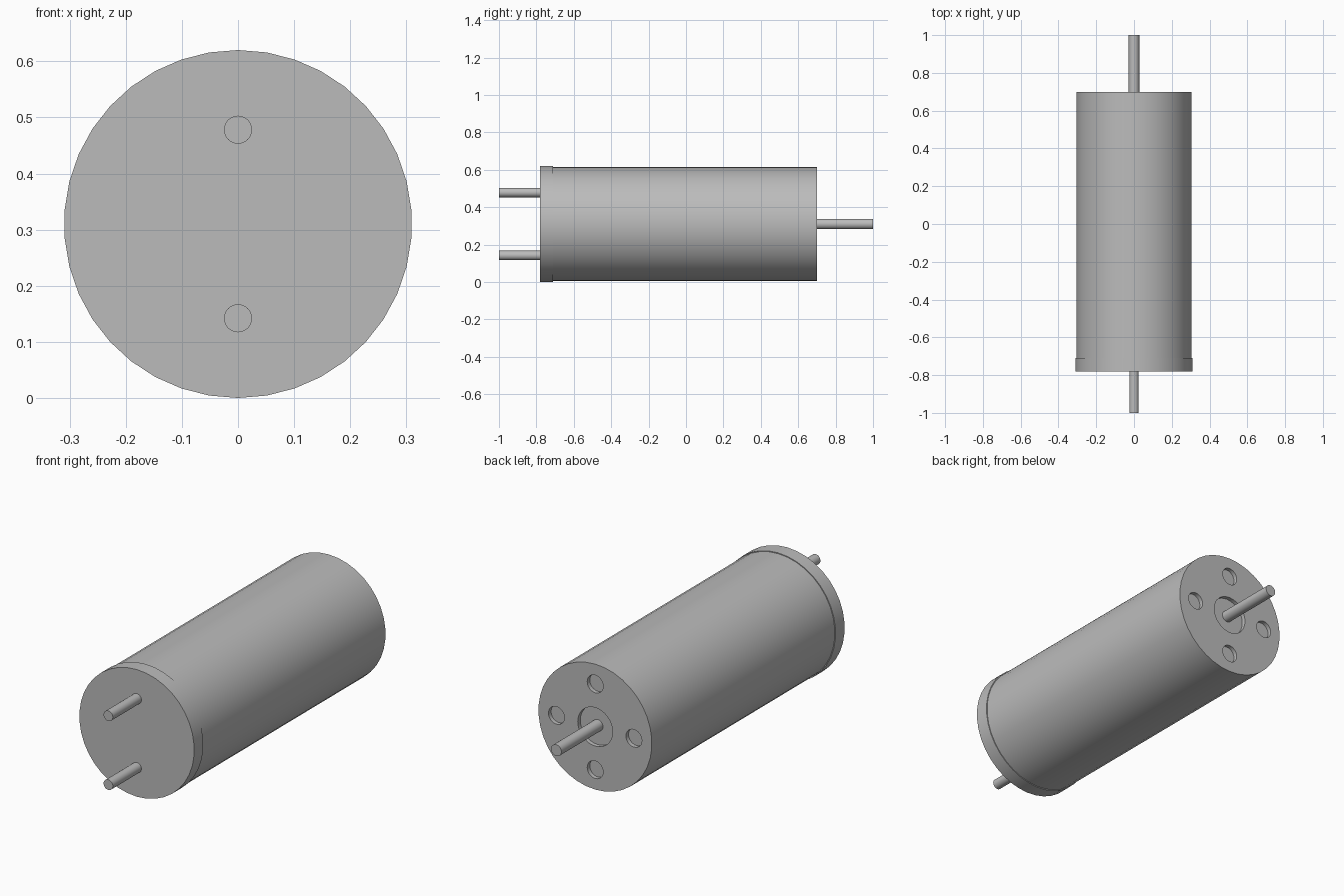
import bpy
import math

cube = bpy.data.objects.get("Cube")
if cube:
    bpy.data.objects.remove(cube, do_unlink=True)

AXIS_Z = 0.31      # height of the motor axis
BACK_Y = 0.70      # rear face of the body
RECESS = 0.02      # depth of the rear recesses

metal = bpy.data.materials.new("grey metal")
metal.use_nodes = True
metal.diffuse_color = (0.5, 0.5, 0.5, 1)
metal.node_tree.nodes["Principled BSDF"].inputs["Base Color"].default_value = (0.5, 0.5, 0.5, 1)


def rod(name, radius, y0, y1, x=0, z=AXIS_Z, sides=24):
    """Cylinder along y from y0 to y1, with a vertex at its top."""
    bpy.ops.mesh.primitive_cylinder_add(
        vertices=sides, radius=radius, depth=y1 - y0,
        location=(x, (y0 + y1) / 2, z), rotation=(math.pi / 2, 0, 0))
    obj = bpy.context.object
    obj.name = name
    obj.data.materials.append(metal)
    return obj


def smooth(obj):
    bpy.ops.object.select_all(action="DESELECT")
    obj.select_set(True)
    bpy.context.view_layer.objects.active = obj
    bpy.ops.object.shade_smooth_by_angle(angle=math.radians(35))


# Motor body with a central recess and four mounting holes in the rear face
body = rod("motor_body", 0.306, -0.71, BACK_Y, sides=38)
recesses = [(0.094, 0, 0, 32)]
for i in range(4):
    a = i * math.pi / 2
    recesses.append((0.043, 0.209 * math.cos(a), 0.209 * math.sin(a), 24))
for radius, dx, dz, sides in recesses:
    cutter = rod("recess_cutter", radius, BACK_Y - RECESS, BACK_Y + 0.1, dx, AXIS_Z + dz, sides)
    cutter.hide_render = True
    cut = body.modifiers.new("recess", "BOOLEAN")
    cut.operation = "DIFFERENCE"
    cut.solver = "EXACT"
    cut.object = cutter
    bpy.context.view_layer.objects.active = body
    bpy.ops.object.modifier_apply(modifier=cut.name)
    bpy.data.objects.remove(cutter, do_unlink=True)
smooth(body)

# Slightly wider front end cap
smooth(rod("end_cap", 0.31, -0.78, -0.71, sides=38))

# Output shaft at the rear
smooth(rod("output_shaft", 0.028, BACK_Y - RECESS - 0.01, 1.0))

# Two terminal pins at the front
for name, side in (("upper_terminal", 1), ("lower_terminal", -1)):
    smooth(rod(name, 0.025, -1.0, -0.775, z=AXIS_Z + side * 0.168))
